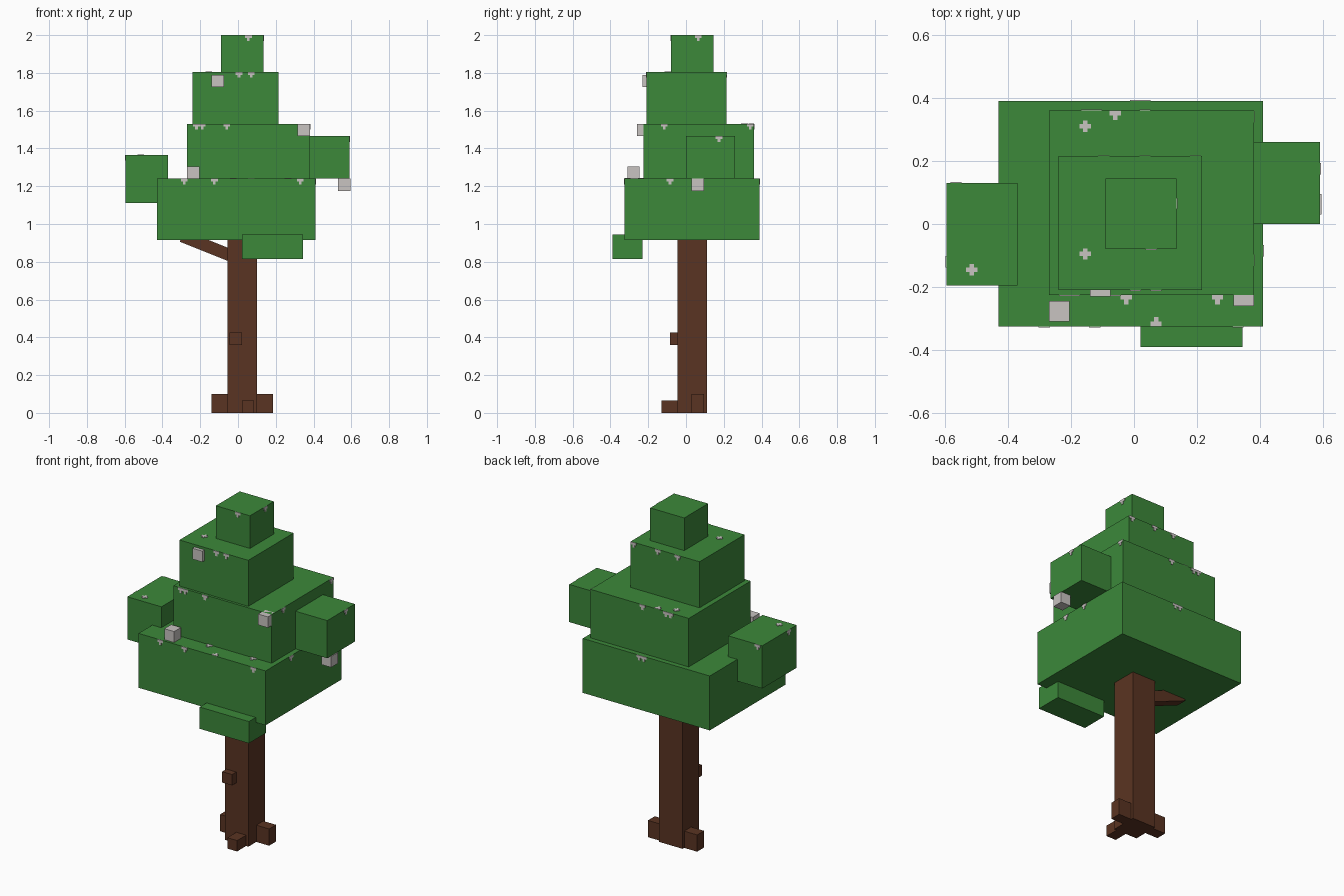
import bpy, bmesh
from mathutils import Vector, Matrix

old = bpy.data.objects.get("Cube")
if old:
    bpy.data.objects.remove(old, do_unlink=True)


def material(name, rgb):
    m = bpy.data.materials.new(name)
    m.use_nodes = True
    m.diffuse_color = (*rgb, 1)
    m.node_tree.nodes["Principled BSDF"].inputs["Base Color"].default_value = (*rgb, 1)
    return m


GREEN = material("leaf green", (0.045, 0.246, 0.042))
BROWN = material("bark brown", (0.102, 0.034, 0.016))
GREY = material("pale grey", (0.578, 0.546, 0.533))


def add_box(bm, a, b):
    """Box spanning two opposite corners."""
    a, b = Vector(a), Vector(b)
    size = [abs(v) for v in b - a]
    mat = Matrix.Translation((a + b) / 2) @ Matrix.Diagonal((*size, 1))
    bmesh.ops.create_cube(bm, size=1, matrix=mat)


def finish(name, bm, mat):
    mesh = bpy.data.meshes.new(name)
    bm.to_mesh(mesh)
    bm.free()
    mesh.materials.append(mat)
    obj = bpy.data.objects.new(name, mesh)
    bpy.context.collection.objects.link(obj)
    return obj


def box(name, mat, x, y, z):
    bm = bmesh.new()
    add_box(bm, (x[0], y[0], z[0]), (x[1], y[1], z[1]))
    return finish(name, bm, mat)


# Foliage tiers and side clumps
box("foliage_tier_low", GREEN, (-.43, .41), (-.325, .39), (.915, 1.24))
box("foliage_tier_middle", GREEN, (-.27, .38), (-.225, .36), (1.24, 1.53))
box("foliage_tier_high", GREEN, (-.24, .215), (-.21, .215), (1.53, 1.805))
box("foliage_top", GREEN, (-.09, .135), (-.08, .145), (1.805, 2))
box("right_clump", GREEN, (-.595, -.37), (-.195, .13), (1.11, 1.365))
box("left_clump", GREEN, (.36, .59), (0, .26), (1.24, 1.465))
box("front_clump", GREEN, (.02, .345), (-.39, -.23), (.815, .945))

# Trunk, roots, knot
box("trunk", BROWN, (-.055, .1), (-.045, .11), (0, .93))
box("right_root", BROWN, (-.14, -.05), (.03, .095), (0, .1))
box("left_root", BROWN, (.095, .185), (.03, .095), (0, .1))
box("front_root", BROWN, (.02, .085), (-.13, -.04), (0, .065))
box("trunk_knot", BROWN, (-.045, .02), (-.085, -.04), (.36, .425))

# Slanted branch
branch = box("branch", BROWN, (-.3, 0), (0, .065), (0, .065))
branch.location = (-.03, 0, .795)
branch.rotation_euler.y = 0.38

# Pale cubes
CUBE = .065
for i, corner in enumerate([(-.14, -.23, 1.725), (.315, -.26, 1.465),
                            (-.27, -.31, 1.24), (.53, .03, 1.175)]):
    spans = [(c, c + CUBE) for c in corner]
    box(f"pale_cube_{i + 1}", GREY, *spans)

# Flakes hanging from edges: a bar and a short stem
W, BAR, STEM, THICK = .018, .015, .03, .003
flakes = bmesh.new()


def edge_flake(edge, down, normal):
    edge, down, normal = Vector(edge), Vector(down), Vector(normal)
    side = down.cross(normal)
    out = normal * THICK
    add_box(flakes, edge - side * W, edge + side * W + down * BAR + out)
    add_box(flakes, edge - side * W * .4 + down * BAR,
            edge + side * W * .4 + down * STEM + out)


UP, DOWN = (0, 0, 1), (0, 0, -1)
FRONT, BACK, LEFT, RIGHT = (0, -1, 0), (0, 1, 0), (1, 0, 0), (-1, 0, 0)

# Flakes on front and back faces: normal, y, z, x positions
for normal, y, z, xs in [
        (FRONT, -.325, 1.24, (-.285, -.125, .33)),
        (FRONT, -.225, 1.53, (-.22, -.19, -.06)),
        (FRONT, -.21, 1.805, (.005, .07)),
        (FRONT, -.08, 2, (.055,)),
        (BACK, .39, 1.24, (.005, .035)),
        (BACK, .36, 1.53, (-.15, -.12, .035)),
        (BACK, .215, 1.805, (-.096, .035, .195)),
        (BACK, .13, 1.365, (-.565,))]:
    for x in xs:
        edge_flake((x, y, z), DOWN, normal)

# Flakes on side faces: normal, x, z, y positions
for normal, x, z, ys in [
        (LEFT, .41, 1.24, (-.085, .07)),
        (LEFT, .38, 1.53, (-.115, .34)),
        (LEFT, .59, 1.465, (.175,)),
        (LEFT, .135, 2, (.065,)),
        (RIGHT, -.595, 1.365, (-.12,))]:
    for y in ys:
        edge_flake((x, y, z), DOWN, normal)

# Flakes on upper surfaces along edges
for x, y, z, direction in [(-.025, -.225, 1.24, FRONT), (.265, -.225, 1.24, FRONT),
                           (.07, -.325, 1.24, BACK), (-.06, .36, 1.53, FRONT)]:
    edge_flake((x, y, z), direction, UP)

# Full plus-shaped flakes on upper surfaces
ARM = W * .4
for x, y, z in [(-.155, .31, 1.53), (-.155, -.095, 1.805), (-.515, -.145, 1.365)]:
    add_box(flakes, (x - W, y - ARM, z), (x + W, y + ARM, z + THICK))
    for s in (-1, 1):
        add_box(flakes, (x - ARM, y + s * ARM, z), (x + ARM, y + s * W, z + THICK))

finish("pale_flakes", flakes, GREY)
